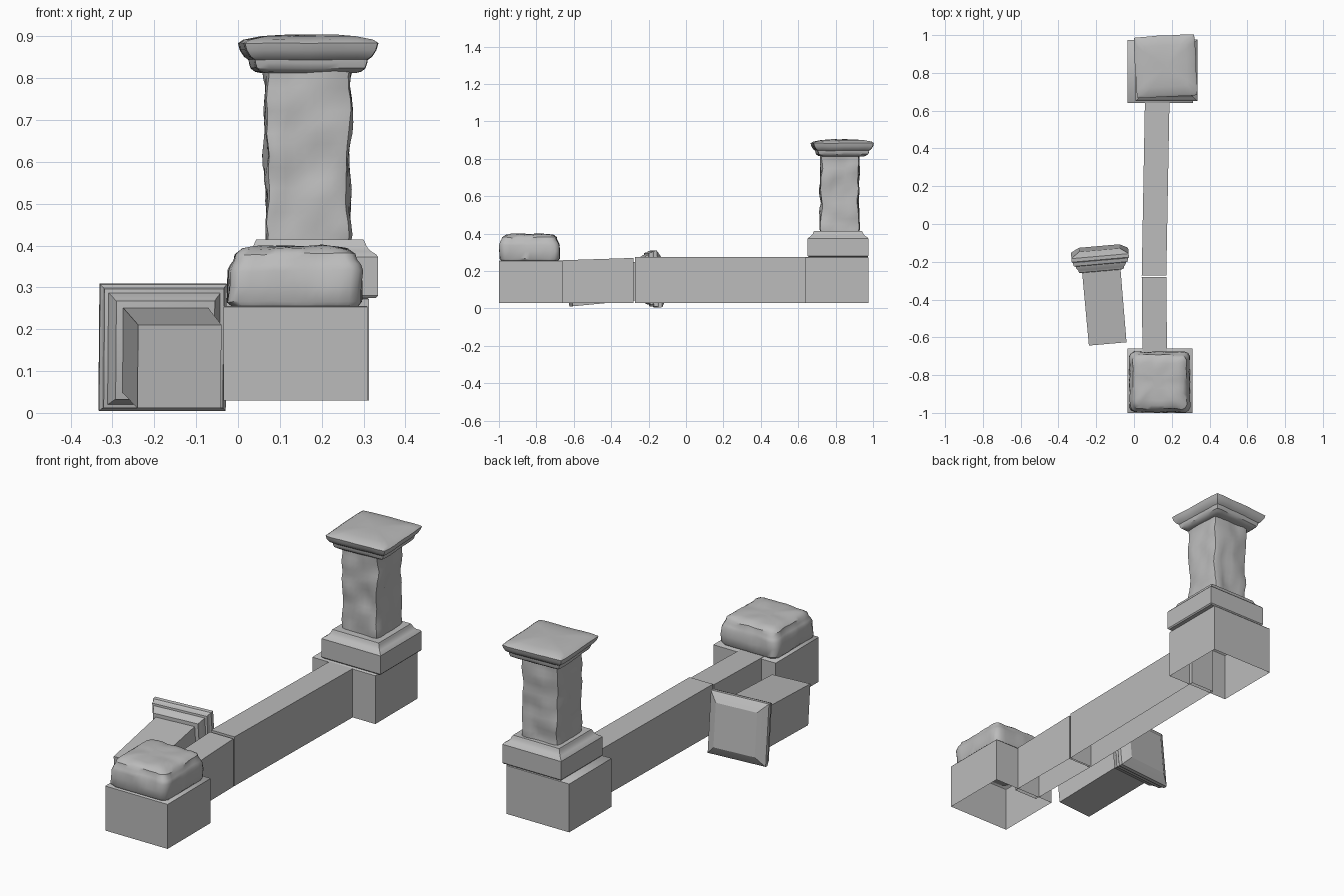
import bpy, bmesh, math
from mathutils import Vector, noise

cube = bpy.data.objects.get("Cube")
if cube:
    bpy.data.objects.remove(cube, do_unlink=True)

stone = bpy.data.materials.new("grey stone")
stone.use_nodes = True
GREY = (0.5, 0.5, 0.5, 1)
stone.diffuse_color = GREY
stone.node_tree.nodes["Principled BSDF"].inputs["Base Color"].default_value = GREY


def finish(name, bm, loc=(0, 0, 0), rot=(0, 0, 0), angle=30):
    """Turn a bmesh into a placed, shaded object."""
    bmesh.ops.recalc_face_normals(bm, faces=bm.faces[:])
    mesh = bpy.data.meshes.new(name)
    bm.to_mesh(mesh)
    bm.free()
    mesh.materials.append(stone)
    ob = bpy.data.objects.new(name, mesh)
    bpy.context.collection.objects.link(ob)
    ob.location = loc
    ob.rotation_euler = [math.radians(a) for a in rot]
    bpy.ops.object.select_all(action='DESELECT')
    ob.select_set(True)
    bpy.context.view_layer.objects.active = ob
    bpy.ops.object.shade_smooth_by_angle(angle=math.radians(angle))
    return ob


def square_ring(n, corner=0.0):
    """Unit square outline with n points per side, corners pulled in a little."""
    pts = []
    for side in range(4):
        for i in range(n):
            x, y = -1 + 2 * i / n, -1
            if i == 0:
                x, y = x * (1 - corner), y * (1 - corner)
            for _ in range(side):
                x, y = -y, x
            pts.append((x, y))
    return pts


def stack(name, profile, loc, rot=(0, 0, 0), n=1, corner=0.0, wear=0.0,
          scale=12, base=True, angle=30):
    """Square moulding from (height, half width) steps, optionally weathered."""
    bm = bmesh.new()
    outline = square_ring(n, corner)
    rings = [[bm.verts.new((x * h, y * h, z)) for x, y in outline]
             for z, h in profile]
    count = len(outline)
    for low, high in zip(rings, rings[1:]):
        for i in range(count):
            j = (i + 1) % count
            bm.faces.new((low[i], low[j], high[j], high[i]))
    bm.faces.new(rings[-1])
    if base:
        bm.faces.new(rings[0][::-1])
    if wear:
        for ring in rings[1:]:
            for v in ring:
                p = v.co * scale + Vector(loc) * 7
                d = noise.noise_vector(p)
                v.co += Vector((d.x, d.y, d.z * 0.6)) * wear
    return finish(name, bm, loc, rot, angle)


def beam(name, front, back, floor=0.03):
    """Hollow wall length between two (y, left x, right x, top z) sections."""
    bm = bmesh.new()
    a, b = [[bm.verts.new(p) for p in
             ((x0, y, floor), (x0, y, top), (x1, y, top), (x1, y, floor))]
            for y, x0, x1, top in (front, back)]
    for i in range(3):
        bm.faces.new((a[i], a[i + 1], b[i + 1], b[i]))
    bm.faces.new(a)
    bm.faces.new(b[::-1])
    return finish(name, bm)


def block(name, x0, x1, y0, y1, top):
    """Hollow footing block, open underneath, with a slim eased top edge."""
    ob = stack(name, [(0.03, 1), (top - 0.003, 1), (top, 0.985)], (0, 0, 0), base=False)
    for v in ob.data.vertices:
        v.co.x = (x0 + x1) / 2 + v.co.x * (x1 - x0) / 2
        v.co.y = (y0 + y1) / 2 + v.co.y * (y1 - y0) / 2


# Footings and the low wall between them
block("front_footing", -0.035, 0.31, -1.0, -0.66, 0.256)
block("rear_footing", -0.035, 0.313, 0.64, 0.975, 0.275)
beam("front_wall", (-0.68, 0.045, 0.175, 0.257), (-0.281, 0.041, 0.171, 0.27))
beam("rear_wall", (-0.272, 0.041, 0.171, 0.276), (0.66, 0.058, 0.188, 0.274))

# Worn stump on the front footing
stack("broken_stump",
      [(0, 0.15), (0.012, 0.159), (0.05, 0.16), (0.085, 0.158), (0.1, 0.152),
       (0.112, 0.145), (0.126, 0.142), (0.138, 0.126), (0.143, 0.1),
       (0.145, 0.07), (0.144, 0.035)],
      (0.136, -0.836, 0.254), n=12, corner=0.06, wear=0.008, scale=16, angle=40)

# Standing pillar: plinth, weathered shaft, moulded cap
stack("plinth",
      [(0, 0.158), (0.006, 0.163), (0.098, 0.163), (0.104, 0.158), (0.112, 0.145),
       (0.122, 0.136), (0.132, 0.132), (0.14, 0.128)],
      (0.172, 0.813, 0.275))
ROWS = 16
stack("standing_shaft", [(0.43 * i / ROWS, 0.102) for i in range(ROWS + 1)],
      (0.167, 0.822, 0.4), n=8, corner=0.05, wear=0.013, scale=14, angle=45)
stack("standing_cap",
      [(0, 0.108), (0.004, 0.122), (0.012, 0.133), (0.024, 0.137), (0.032, 0.138),
       (0.04, 0.149), (0.055, 0.158), (0.072, 0.162), (0.08, 0.15), (0.088, 0.11),
       (0.092, 0.06), (0.093, 0.02)],
      (0.168, 0.836, 0.812), rot=(0, 0, 2.8), n=8, corner=0.02, wear=0.004,
      scale=10, angle=35)

# Fallen pillar leaning on its cap
FALLEN = dict(loc=(-0.14, -0.625, 0.111), rot=(-84.3, 0, 5))
stack("fallen_shaft", [(0, 0.1), (0.4, 0.102)], **FALLEN)
stack("fallen_cap",
      [(0.388, 0.1), (0.392, 0.118), (0.405, 0.122), (0.42, 0.132), (0.428, 0.134),
       (0.431, 0.143), (0.448, 0.146), (0.455, 0.152), (0.474, 0.152),
       (0.48, 0.144), (0.502, 0.108)], **FALLEN)
